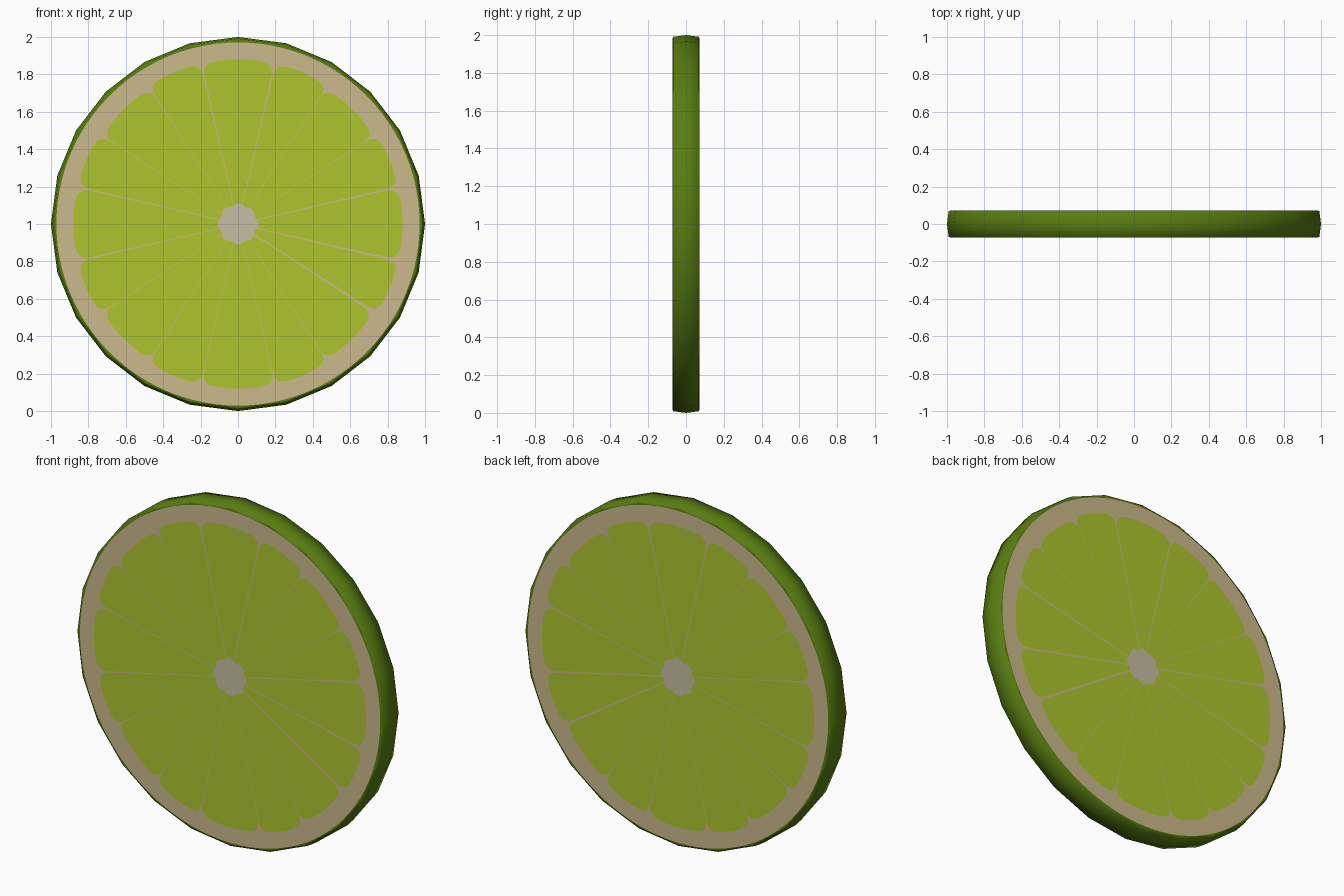
import bpy, bmesh, math

if "Cube" in bpy.data.objects:
    bpy.data.objects.remove(bpy.data.objects["Cube"])

def mat(name, rgb):
    m = bpy.data.materials.new(name)
    m.diffuse_color = (*rgb, 1)
    m.use_nodes = True
    m.node_tree.nodes["Principled BSDF"].inputs["Base Color"].default_value = m.diffuse_color
    return m

PEEL = mat("peel green", (0.098, 0.205, 0.005))
PITH = mat("pith cream", (0.60, 0.49, 0.26))
FLESH = mat("flesh lime", (0.42, 0.56, 0.026))
CORE = mat("core pale", (0.58, 0.515, 0.37))

CZ = 1.0      # centre height
FACE = 0.072  # half thickness

def finish(bm, name, material):
    me = bpy.data.meshes.new(name)
    bm.to_mesh(me)
    bm.free()
    me.materials.append(material)
    ob = bpy.data.objects.new(name, me)
    bpy.context.collection.objects.link(ob)
    return ob

def plates(name, outlines, offset, material):
    """Flat outlines laid on both the front and the back cut face."""
    bm = bmesh.new()
    for side in (-1, 1):
        for pts in outlines:
            vs = [bm.verts.new((x, side * (FACE + offset), CZ + z)) for x, z in pts]
            f = bm.faces.new(vs)
            f.normal_update()
            if f.normal.y * side < 0:
                f.normal_flip()
    return finish(bm, name, material)

def polar(r, a):
    return (r * math.cos(a), r * math.sin(a))

# Peel: 24-sided bulging disc
N = 24
bm = bmesh.new()
profile = [(0.981, -FACE), (0.991, -0.068), (1.0, 0), (0.991, 0.068), (0.981, FACE)]
rings = []
for r, y in profile:
    ring = []
    for i in range(N):
        x, z = polar(r, math.tau * i / N)
        ring.append(bm.verts.new((x, y, CZ + z)))
    rings.append(ring)
for a, b in zip(rings, rings[1:]):
    for i in range(N):
        j = (i + 1) % N
        bm.faces.new((a[i], a[j], b[j], b[i])).smooth = True
for ring in (rings[0], rings[-1]):
    bm.faces.new(ring)
bmesh.ops.recalc_face_normals(bm, faces=bm.faces)
for e in bm.edges:
    if any(len(f.verts) == N for f in e.link_faces):
        e.smooth = False
finish(bm, "peel", PEEL)

# Pith discs
plates("pith", [[polar(0.971, math.tau * i / 96) for i in range(96)]], 0.001, PITH)

# Flesh segments between thin membranes, rounded at the outer corners
bounds = [q * 90 + a for q in range(4) for a in (13, 33, 57, 77)]
wide = {13: .005, 347: .006, 327: .007, 167: .004, 193: .004, 77: .004, 103: .004}
segments = []
for k, d0 in enumerate(bounds):
    d1 = bounds[(k + 1) % 16] + (360 if k == 15 else 0)
    a0, a1 = math.radians(d0), math.radians(d1)
    g0, g1 = wide.get(d0, .002), wide.get(d1 % 360, .002)
    top = 0.865 if (d0 + d1) // 2 % 90 == 45 else 0.88
    pts = []
    for r in (0.095, 0.45):
        pts.append(polar(r, a0 + g0 * 0.6 / r))
    for i in range(25):
        u = -math.cos(math.pi * i / 24)
        r = 0.81 + (top - 0.81) * math.sqrt(max(0, 1 - abs(u) ** 7))
        s, e = a0 + g0 / r, a1 - g1 / r
        pts.append(polar(r, s + (e - s) * (u + 1) / 2))
    for r in (0.45, 0.095):
        pts.append(polar(r, a1 - g1 * 0.6 / r))
    segments.append(pts)
plates("flesh_segments", segments, 0.002, FLESH)

# Core: slightly ragged disc
plates("core", [[polar(0.104 + 0.006 * math.cos(8 * math.tau * i / 48), math.tau * i / 48)
                 for i in range(48)]], 0.003, CORE)
